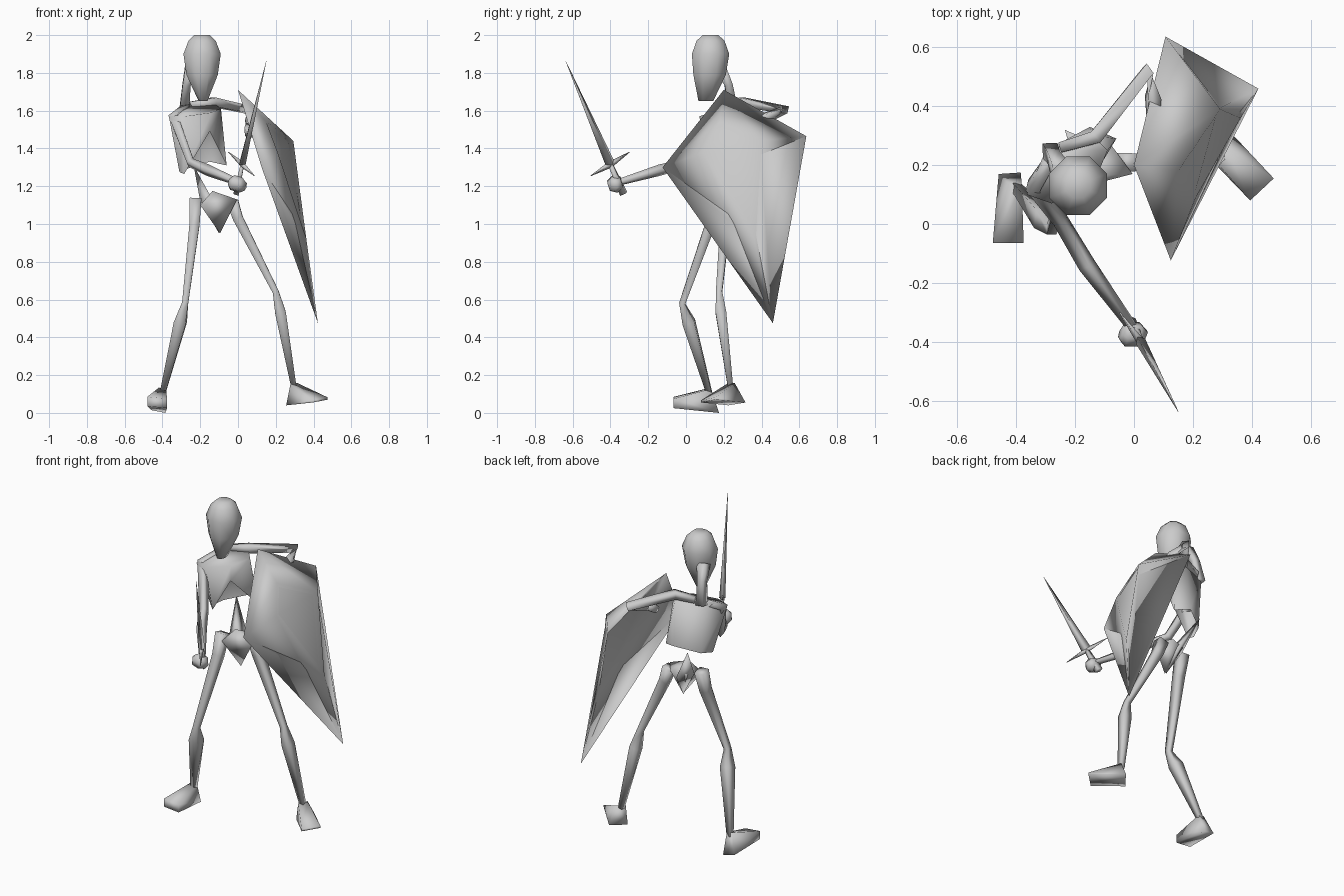
import bpy, bmesh, math
from mathutils import Vector

if "Cube" in bpy.data.objects:
    bpy.data.objects.remove(bpy.data.objects["Cube"])


def finish(name, verts, faces):
    """Smooth-shaded low-poly mesh with consistent outward normals."""
    me = bpy.data.meshes.new(name)
    me.from_pydata([tuple(v) for v in verts], [], faces)
    bm = bmesh.new()
    bm.from_mesh(me)
    bmesh.ops.recalc_face_normals(bm, faces=bm.faces)
    bm.to_mesh(me)
    bm.free()
    me.shade_smooth()
    ob = bpy.data.objects.new(name, me)
    bpy.context.collection.objects.link(ob)
    return ob


def loft(name, rings, end_cap=True):
    """Skin a list of equal-length rings of points."""
    n = len(rings[0])
    verts = [v for r in rings for v in r]
    faces = [(i * n + j, i * n + (j + 1) % n, (i + 1) * n + (j + 1) % n, (i + 1) * n + j)
             for i in range(len(rings) - 1) for j in range(n)]
    faces.append(tuple(range(n)))
    if end_cap:
        faces.append(tuple(range(len(verts) - n, len(verts))))
    return finish(name, verts, faces)


def limb(name, pts, radii, sides=4):
    """Tapered faceted tube along a path."""
    pts = [Vector(p) for p in pts]
    axis = None
    rings = []
    for i, (p, r) in enumerate(zip(pts, radii)):
        d = (pts[min(i + 1, len(pts) - 1)] - pts[max(i - 1, 0)]).normalized()
        if axis is None:
            axis = d.orthogonal()
        axis = (axis - d * axis.dot(d)).normalized()
        b = d.cross(axis)
        rings.append([p + r * (math.cos(a) * axis + math.sin(a) * b)
                      for a in (2 * math.pi * k / sides for k in range(sides))])
    return loft(name, rings)


# Head: stacked rings tapering to a narrow chin
head = [(2.0, -.19, .13, .045, .045), (1.97, -.19, .13, .078, .08), (1.90, -.19, .13, .107, .107),
        (1.79, -.19, .125, .09, .093), (1.65, -.185, .105, .025, .042)]
loft("head", [[(cx + rx * math.cos(a), cy + ry * math.sin(a), z)
               for a in (math.pi * (k + .5) / 4 for k in range(8))] for z, cx, cy, rx, ry in head])
limb("neck", [(-.25, .18, 1.83), (-.272, .225, 1.74), (-.285, .25, 1.6)], [.042, .03, .036])

# Rib cage: open underneath, notched at the front
loft("rib_cage", [
    [(-.365, .10, 1.565), (-.30, .25, 1.63), (-.14, .30, 1.65), (-.09, .25, 1.61), (-.14, .13, 1.59), (-.28, .07, 1.57)],
    [(-.31, .17, 1.275), (-.28, .25, 1.29), (-.15, .33, 1.33), (-.06, .29, 1.31), (-.15, .14, 1.49), (-.285, .15, 1.265)]],
    end_cap=False)

# Spine spike and wedge pelvis
finish("spine", [(-.235, .32, 1.31), (-.20, .20, 1.12), (-.13, .16, 1.12), (-.12, .27, 1.10), (-.10, .17, .95)],
       [(0, 1, 2), (0, 2, 3), (0, 3, 1), (4, 2, 1), (4, 3, 2), (4, 1, 3)])
finish("pelvis", [(-.20, .12, 1.10), (-.005, .17, 1.13), (-.075, .265, 1.13), (-.17, .24, 1.12),
                  (-.095, .165, .95), (-.135, .165, 1.175)],
       [(0, 1, 4), (1, 2, 4), (2, 3, 4), (3, 0, 4), (1, 0, 5), (2, 1, 5), (3, 2, 5), (0, 3, 5)])

# Arms
limb("sword_arm", [(-.27, .24, 1.62), (-.34, .13, 1.565), (-.25, .012, 1.325), (-.16, -.14, 1.285), (0, -.36, 1.22)],
     [.025, .034, .028, .031, .018])
limb("shield_arm", [(-.25, .26, 1.63), (-.13, .295, 1.645), (.05, .525, 1.605), (.065, .43, 1.565), (.065, .28, 1.50)],
     [.025, .034, .028, .033, .02])
limb("sword_hand", [(-.045, -.37, 1.225), (-.03, -.375, 1.22), (.015, -.375, 1.205), (.035, -.385, 1.20)],
     [.022, .043, .043, .026], 6)
limb("shield_hand", [(.06, .31, 1.52), (.06, .25, 1.49), (.06, .21, 1.47)], [.025, .035, .02])

# Legs
limb("right_leg", [(-.225, .165, 1.13), (-.23, .13, 1.0), (-.28, -.02, .58), (-.305, .015, .48), (-.40, .125, .10)],
     [.044, .038, .023, .045, .02])
limb("left_leg", [(-.03, .21, 1.12), (0, .21, 1.03), (.20, .175, .64), (.225, .185, .53), (.295, .235, .14)],
     [.044, .038, .023, .04, .02])


def foot(name, heel, toe, ankle, lift):
    """Wedge: low heel and toe corners rising to the ankle."""
    top = [Vector(t) + Vector((0, 0, lift)) for t in toe]
    ank = [Vector(ankle) + s * (Vector(heel[1]) - Vector(heel[0])) * .25 for s in (-1, 1)]
    finish(name, heel + toe + top + ank,
           [(0, 1, 3, 2), (2, 3, 5, 4), (4, 5, 7, 6), (0, 6, 7, 1), (0, 2, 4, 6), (1, 7, 5, 3)])


foot("right_foot", [(-.46, .17, .015), (-.385, .175, .0)], [(-.48, -.065, .035), (-.375, -.065, .025)],
     (-.40, .13, .13), .05)
foot("left_foot", [(.255, .225, .04), (.325, .315, .055)], [(.395, .08, .055), (.475, .155, .07)],
     (.295, .235, .155), .012)

# Shield: kite rim, raised boss in front, thin hollow back sharing the rim
rim = [Vector(v) for v in [(0, .20, 1.71), (.107, .637, 1.465), (.423, .46, .475), (.125, -.124, 1.30)]]
boss = [Vector(v) for v in [(.15, .18, 1.54), (.293, .39, 1.44), (.362, .36, .92), (.21, .09, 1.38)]]
back = [v - Vector((.945, -.05, .326)) * .008 for v in boss]
faces = [(4, 5, 6, 7), (11, 10, 9, 8)]
for i in range(4):
    j = (i + 1) % 4
    faces += [(i, j, 4 + j, 4 + i), (j, i, 8 + i, 8 + j)]
finish("shield", rim + boss + back, faces)

# Sword: diamond-section blade, grip and cross guard
tip, pommel = Vector((.15, -.637, 1.863)), Vector((-.01, -.33, 1.16))
up = (tip - pommel).normalized()
side = Vector((.49, -.74, -.45))
side = (side - up * side.dot(up)).normalized()
flat = up.cross(side)
mid = Vector((.023, -.40, 1.315))


def diamond(c, u, v, w, t):
    return [c + u * w, c + v * t, c - u * w, c - v * t]


loft("blade", [diamond(mid, side, flat, .03, .018), diamond(tip, side, flat, .001, .001)])
loft("grip", [diamond(pommel, side, flat, .025, .018), diamond(mid, side, flat, .015, .012)])
g0, g1 = Vector((-.05, -.30, 1.38)), Vector((.087, -.505, 1.255))
loft("cross_guard", [diamond(g0, up, flat, .002, .002), diamond(mid, up, flat, .018, .014),
                     diamond(g1, up, flat, .002, .002)])
